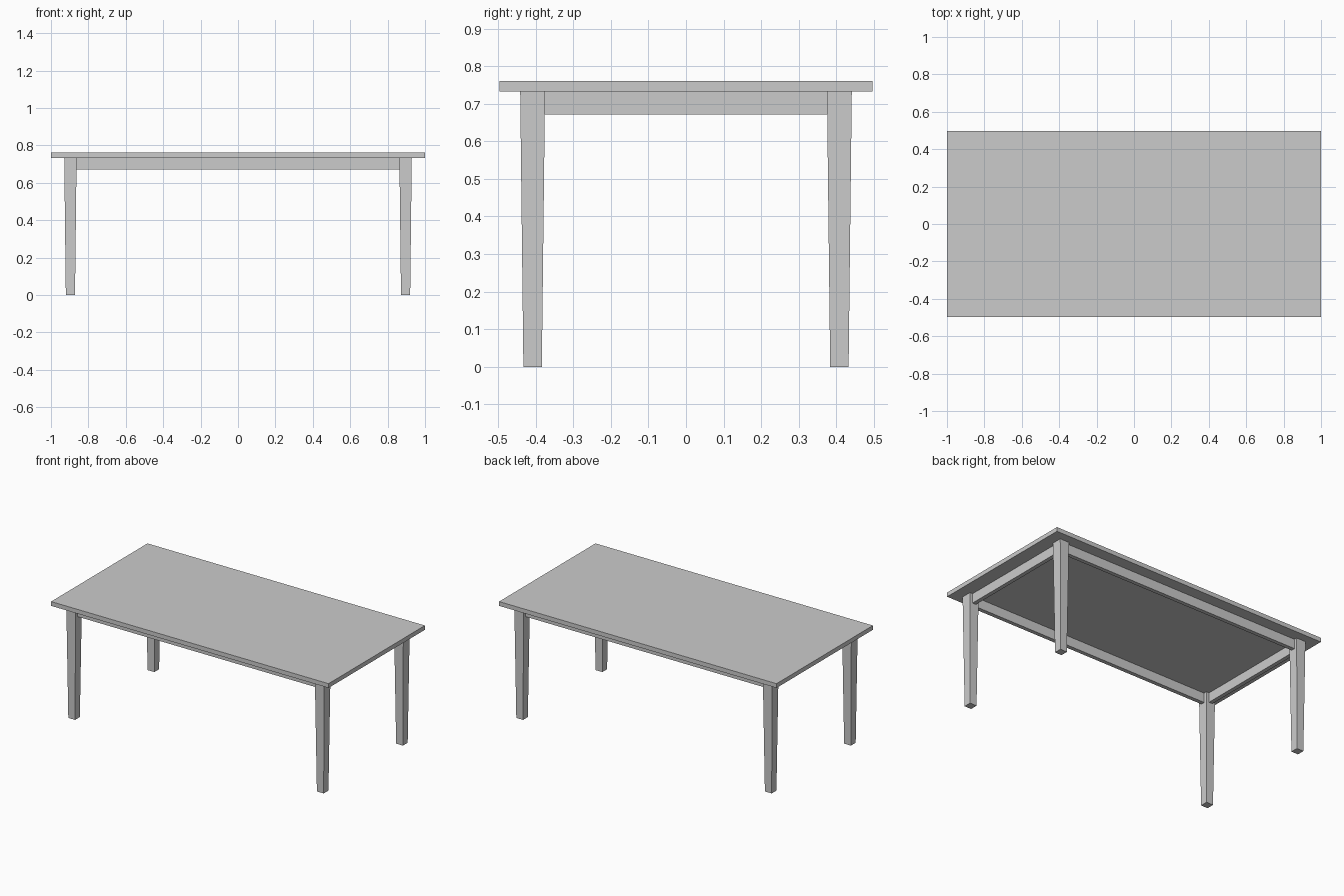
import bpy, bmesh

if "Cube" in bpy.data.objects:
    bpy.data.objects.remove(bpy.data.objects["Cube"])

def prism(name, cx, cy, z0, z1, top, bottom=None):
    """Box or tapered box: top and bottom are (half x, half y)."""
    bm = bmesh.new()
    bmesh.ops.create_cube(bm, size=2)
    for v in bm.verts:
        hx, hy = top if v.co.z > 0 else (bottom or top)
        v.co = (cx + v.co.x * hx, cy + v.co.y * hy, z1 if v.co.z > 0 else z0)
    mesh = bpy.data.meshes.new(name)
    bm.to_mesh(mesh)
    bm.free()
    ob = bpy.data.objects.new(name, mesh)
    bpy.context.collection.objects.link(ob)
    return ob

TOP_Z, UNDER_Z, APRON_Z = 0.761, 0.733, 0.671
LEG_X, LEG_Y = 0.896, 0.408

# Table top
prism("table_top", 0, 0, UNDER_Z, TOP_Z, (1.0, 0.496))

# Tapered legs
for sx, side in ((-1, "left"), (1, "right")):
    for sy, end in ((-1, "front"), (1, "back")):
        prism(f"{end}_{side}_leg", sx * LEG_X, sy * LEG_Y, 0, UNDER_Z,
              (0.033, 0.033), (0.0245, 0.0245))

# Apron rails between the legs
for s, end, side in ((-1, "front", "left"), (1, "back", "right")):
    prism(f"{end}_apron", 0, s * LEG_Y, APRON_Z, UNDER_Z, (LEG_X - 0.032, 0.013))
    prism(f"{side}_apron", s * LEG_X, 0, APRON_Z, UNDER_Z, (0.013, LEG_Y - 0.032))
